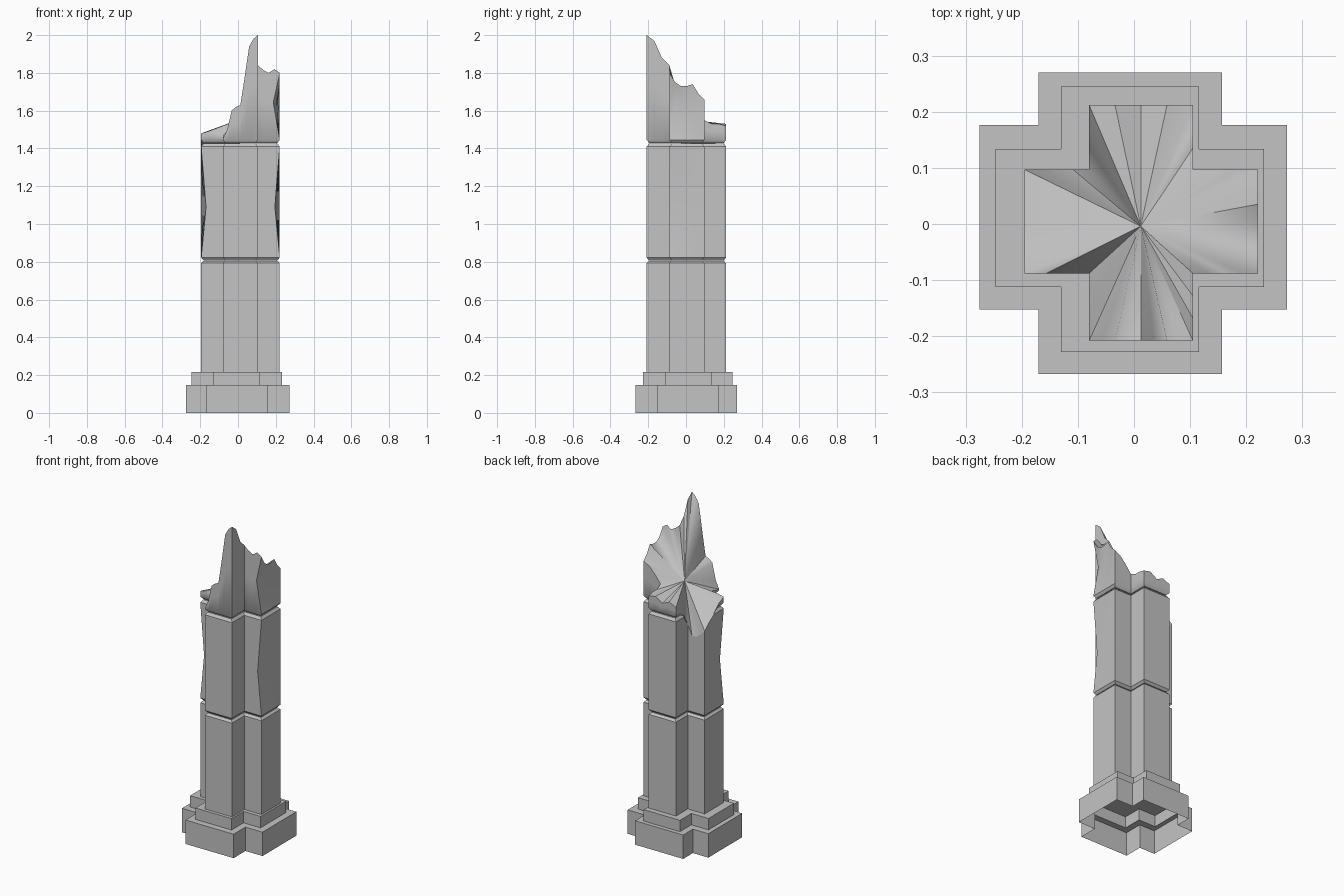
import bpy, bmesh, math
from mathutils import Vector

cube = bpy.data.objects.get("Cube")
if cube:
    bpy.data.objects.remove(cube, do_unlink=True)

stone = bpy.data.materials.new("grey_stone")
stone.use_nodes = True
stone.diffuse_color = (0.55, 0.55, 0.55, 1)
stone.node_tree.nodes["Principled BSDF"].inputs["Base Color"].default_value = stone.diffuse_color

# Shaft cross limits: outer ends and arm sides
SHAFT_X = (-0.195, -0.08, 0.105, 0.221)
SHAFT_Y = (-0.208, -0.088, 0.097, 0.212)

# Heights of the broken rim, evenly spaced along each side of the cross
RIM = [
    [1.45, 1.5, 1.6, 1.62, 1.63, 1.78, 1.94, 1.98],
    [2.0, 1.97, 1.88],
    [1.84, 1.815, 1.8, 1.82],
    [1.8, 1.75, 1.73, 1.73, 1.74, 1.69],
    [1.66, 1.64, 1.6],
    [1.55, 1.53, 1.53],
    [1.52, 1.53, 1.5, 1.52],
    [1.5, 1.47, 1.42],
    [1.35, 1.29, 1.29, 1.31],
    [1.34, 1.38, 1.42, 1.46],
    [1.48, 1.49, 1.48],
    [1.47, 1.47, 1.46],
]
HEIGHTS = [h for side in RIM for h in side]


def cross(xs, ys, inset=0.0):
    """Twelve corners of a cross, counter-clockwise from the front left."""
    x0, a, b, x1 = (v + s * inset for v, s in zip(xs, (1, 1, -1, -1)))
    y0, c, d, y1 = (v + s * inset for v, s in zip(ys, (1, 1, -1, -1)))
    return [(a, y0), (b, y0), (b, c), (x1, c), (x1, d), (b, d),
            (b, y1), (a, y1), (a, d), (x0, d), (x0, c), (a, c)]


def shaft_outline(inset=0.0, chip_left=0.0, chip_right=0.0):
    """Cross sampled like the rim; chips push in the front edges of the side arms."""
    corners = cross(SHAFT_X, SHAFT_Y, inset)
    points = []
    for i, side in enumerate(RIM):
        p, q = Vector(corners[i]), Vector(corners[(i + 1) % len(corners)])
        for k in range(len(side)):
            x, y = p.lerp(q, k / len(side))
            w = min(1, max(0, (SHAFT_Y[2] - y) / (SHAFT_Y[2] - SHAFT_Y[1])))
            x = min(x, SHAFT_X[3] - chip_left * w)
            x = max(x, SHAFT_X[0] + chip_right * w)
            points.append((x, y))
    return points


def level(outline, z):
    """Place an outline at a height, never above the broken rim."""
    return [(x, y, min(z, h)) for (x, y), h in zip(outline, HEIGHTS)]


def loft(name, loops, top, bottom=None, angle=30):
    """Skin the loops and close the ends as fans around a point."""
    bm = bmesh.new()
    rings = [[bm.verts.new(p) for p in loop] for loop in loops]
    n = len(rings[0])
    for low, high in zip(rings, rings[1:]):
        for i in range(n):
            j = (i + 1) % n
            bm.faces.new((low[i], low[j], high[j], high[i]))
    tip = bm.verts.new(top)
    for i in range(n):
        bm.faces.new((rings[-1][i], rings[-1][(i + 1) % n], tip))
    if bottom:
        base = bm.verts.new(bottom)
        for i in range(n):
            bm.faces.new((rings[0][(i + 1) % n], rings[0][i], base))
    bmesh.ops.remove_doubles(bm, verts=bm.verts, dist=0.0005)
    mesh = bpy.data.meshes.new(name)
    bm.to_mesh(mesh)
    bm.free()
    mesh.materials.append(stone)
    obj = bpy.data.objects.new(name, mesh)
    bpy.context.collection.objects.link(obj)
    bpy.ops.object.select_all(action='DESELECT')
    obj.select_set(True)
    bpy.context.view_layer.objects.active = obj
    bpy.ops.object.shade_smooth_by_angle(angle=math.radians(angle))
    return obj


def flat(corners, z):
    return [(x, y, z) for x, y in corners]


# Stepped plinth, open underneath
foot = cross((-0.275, -0.17, 0.157, 0.273), (-0.267, -0.152, 0.176, 0.27))
step = cross((-0.247, -0.13, 0.116, 0.232), (-0.228, -0.112, 0.134, 0.245))
loft("stepped_plinth",
     [flat(foot, 0), flat(foot, 0.147), flat(step, 0.147), flat(step, 0.217)],
     (0, 0, 0.217))

CX, CY = 0.012, -0.004
BEVEL = 0.012
full, narrow = shaft_outline(), shaft_outline(BEVEL)

# Lower shaft block
loft("lower_block",
     [level(full, 0.217), level(full, 0.793), level(narrow, 0.805)],
     (CX, CY, 0.805))

# Middle block with chipped front edges on both side arms
loft("middle_block",
     [level(narrow, 0.808), level(full, 0.822),
      level(shaft_outline(0, 0.026, 0.026), 1.09),
      level(full, 1.41), level(narrow, 1.425)],
     (CX, CY, 1.41), (CX, CY, 0.808))

# Broken top: walls rise to the jagged rim, fracture surface fans to the centre
chipped = shaft_outline(0, 0.035, 0)
waist = [(x, y, min(1.445, h) * 0.45 + h * 0.55)
         for (x, y), h in zip(chipped, HEIGHTS)]
loft("broken_top",
     [level(narrow, 1.43), level(full, 1.445), waist, level(full, 2.0)],
     (CX, CY, 1.555), (CX, CY, 1.43), angle=40)
